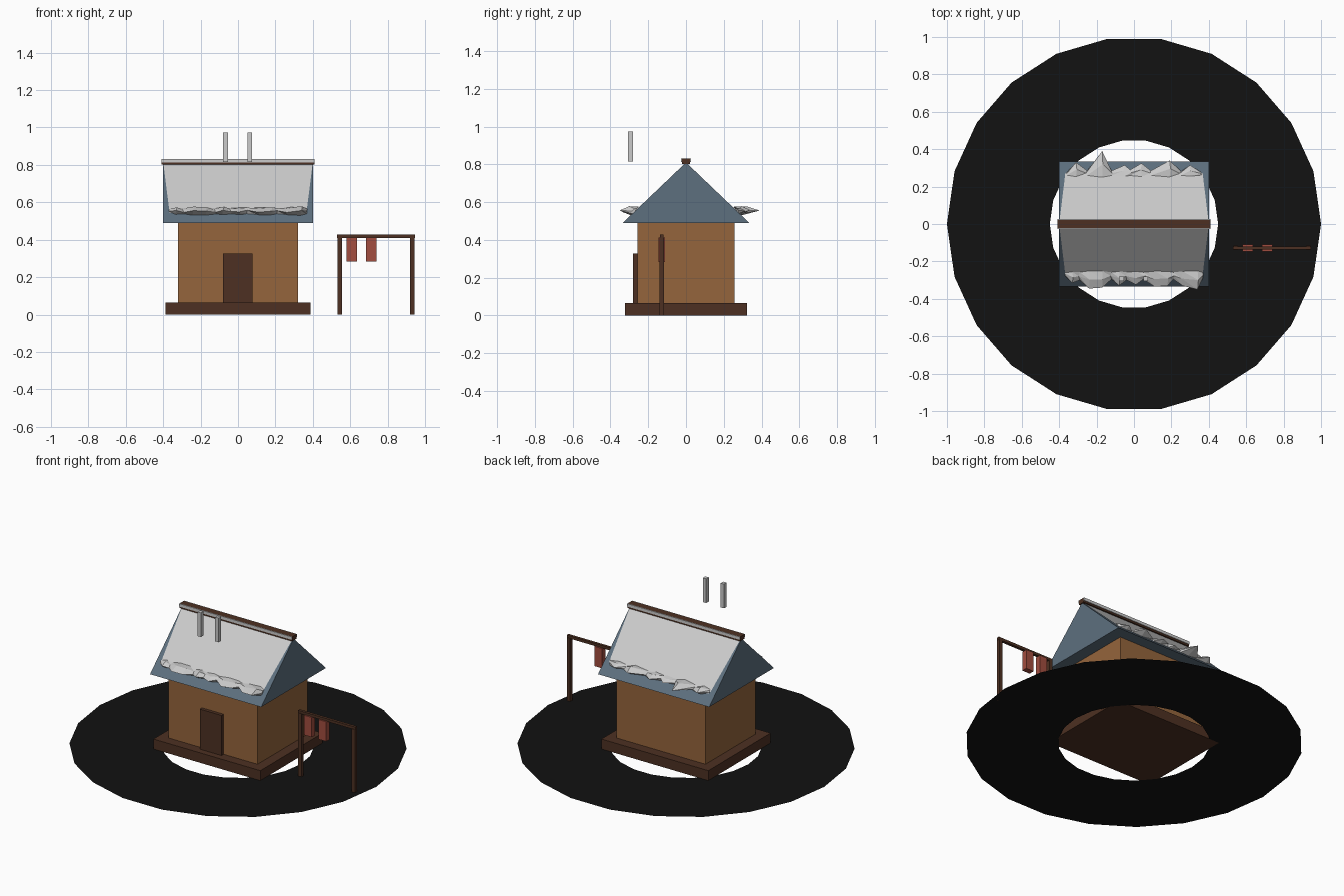
import bpy, bmesh, math

if "Cube" in bpy.data.objects:
    bpy.data.objects.remove(bpy.data.objects["Cube"])


def mat(name, r, g, b):
    m = bpy.data.materials.new(name)
    m.diffuse_color = (r, g, b, 1)
    m.use_nodes = True
    m.node_tree.nodes["Principled BSDF"].inputs["Base Color"].default_value = m.diffuse_color
    return m


WALL = mat("wall_wood", 0.30, 0.13, 0.045)
DARK = mat("dark_wood", 0.075, 0.03, 0.016)
SLATE = mat("slate", 0.11, 0.16, 0.21)
MEAT = mat("red_meat", 0.36, 0.075, 0.05)
BLACK = mat("black_ground", 0.006, 0.006, 0.006)


def mesh(name, verts, faces, material=None, fix=True):
    me = bpy.data.meshes.new(name)
    me.from_pydata(verts, [], faces)
    if fix:
        bm = bmesh.new()
        bm.from_mesh(me)
        bmesh.ops.recalc_face_normals(bm, faces=bm.faces)
        bm.to_mesh(me)
        bm.free()
    if material:
        me.materials.append(material)
    ob = bpy.data.objects.new(name, me)
    bpy.context.collection.objects.link(ob)
    return ob


def box(name, x0, x1, y0, y1, z0, z1, material=None):
    v = [(x, y, z) for z in (z0, z1) for x, y in ((x0, y0), (x1, y0), (x1, y1), (x0, y1))]
    f = [(0, 3, 2, 1), (4, 5, 6, 7)] + [(i, (i + 1) % 4, (i + 1) % 4 + 4, i + 4) for i in range(4)]
    return mesh(name, v, f, material)


# Flat ground ring, 22 sides
N = 22
ring = [(r * math.cos(2 * math.pi * i / N), r * math.sin(2 * math.pi * i / N), 0)
        for r in (0.45, 1.0) for i in range(N)]
mesh("ground_ring", ring, [(i, N + i, N + (i + 1) % N, (i + 1) % N) for i in range(N)], BLACK, fix=False)

# House body
box("foundation", -0.387, 0.387, -0.322, 0.322, 0, 0.065, DARK)
box("walls", -0.322, 0.322, -0.258, 0.258, 0.06, 0.5, WALL)
box("door", -0.08, 0.077, -0.28, -0.25, 0.065, 0.327, DARK)

# Solid gable roof
RX, RY, EAVE, TOP = 0.402, 0.335, 0.49, 0.81
mesh("roof",
     [(x, y, z) for x in (-RX, RX) for y, z in ((-RY, EAVE), (RY, EAVE), (0, TOP))],
     [(0, 1, 2), (3, 5, 4), (0, 3, 4, 1), (1, 4, 5, 2), (0, 2, 5, 3)], SLATE)

# Ridge beam with snow along its sides
box("ridge_beam", -0.408, 0.408, -0.022, 0.022, 0.802, 0.832, DARK)


def roof_z(y):
    return TOP - (TOP - EAVE) * y / RY


# Snow on each slope, with a ragged rolled lower edge; (x, how far the lump sticks out)
front_edge = [(-0.37, .275), (-0.33, .315), (-0.29, .30), (-0.24, .345), (-0.17, .34), (-0.12, .295),
              (-0.08, .33), (-0.04, .30), (0.01, .325), (0.05, .295), (0.11, .335), (0.18, .33),
              (0.21, .295), (0.26, .33), (0.34, .35), (0.37, .285)]
back_edge = [(-0.36, .275), (-0.31, .33), (-0.25, .285), (-0.17, .39), (-0.12, .285), (-0.05, .315),
             (-0.02, .29), (0.04, .325), (0.09, .285), (0.19, .34), (0.25, .28), (0.30, .315), (0.36, .275)]

for side, label, edge in ((-1, "front", front_edge), (1, "back", back_edge)):
    lift = 0.004
    sheet = [(x, side * y, roof_z(y) + lift)
             for x, y in ((-0.40, 0.0), (0.40, 0.0), (0.367, 0.272), (-0.367, 0.272))]
    mesh(label + "_snow", sheet, [(0, 1, 2, 3) if side < 0 else (3, 2, 1, 0)][:1], fix=False)
    if sum(bpy.data.objects[label + "_snow"].data.polygons[0].normal[2:]) < 0:
        bpy.data.objects[label + "_snow"].data.flip_normals()

    verts, faces = [], []
    for i, (x, tip) in enumerate(edge):
        wob = 0.006 * math.sin(i * 2.3)
        big = (tip - 0.27) / 0.08
        yu, yl = 0.262 - 0.012 * min(big, 1), 0.278 + 0.012 * min(big, 1)
        verts += [(x, side * yu, roof_z(yu) + 0.004),
                  (x + wob, side * (yu + tip) / 2, 0.562 + 0.012 * min(big, 1) + wob),
                  (x, side * tip, 0.552 + wob),
                  (x - wob, side * yl, roof_z(yl) - 0.004)]
        if i:
            a, b = 4 * (i - 1), 4 * i
            for k in range(4):
                j = (k + 1) % 4
                faces += [(a + k, b + k, b + j), (a + k, b + j, a + j)]
    n = len(verts)
    faces += [(0, 1, 2, 3), (n - 1, n - 2, n - 3, n - 4)]
    mesh(label + "_snow_edge", verts, faces)

    y0, y1 = sorted((side * 0.021, side * 0.026))
    box(label + "_ridge_snow", -0.408, 0.408, y0, y1, 0.813, 0.832)

# Two slim grey posts above the front slope
for name, x in (("left_pipe", -0.067), ("right_pipe", 0.062)):
    box(name, x - 0.0125, x + 0.0125, -0.306, -0.28, 0.815, 0.973)

# Drying rack with hanging pieces
Y = -0.128
for name, x in (("left_rack_post", 0.545), ("right_rack_post", 0.932)):
    box(name, x - 0.012, x + 0.012, Y - 0.012, Y + 0.012, 0, 0.413, DARK)
box("rack_beam", 0.53, 0.946, Y - 0.009, Y + 0.009, 0.41, 0.428, DARK)
for name, x in (("left_hanging_meat", 0.608), ("right_hanging_meat", 0.713)):
    box(name, x - 0.028, x + 0.028, Y - 0.018, Y + 0.018, 0.283, 0.412, MEAT)
